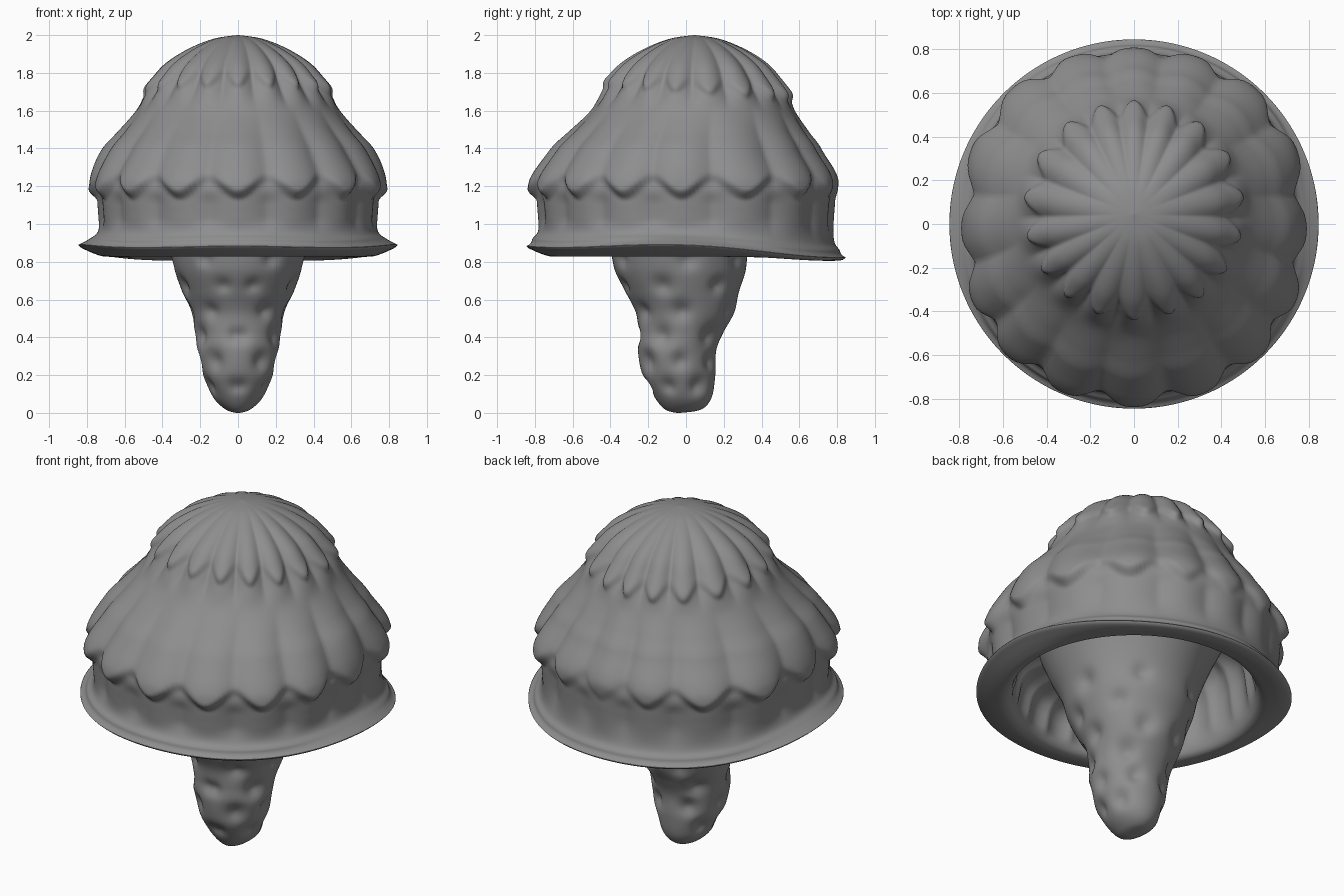
import bpy, bmesh, math, random
from math import sin, cos, exp, pi
from mathutils import Vector

if "Cube" in bpy.data.objects:
    bpy.data.objects.remove(bpy.data.objects["Cube"])

grey = bpy.data.materials.new("dark_grey")
grey.diffuse_color = (0.27, 0.27, 0.27, 1)
grey.use_nodes = True
grey.node_tree.nodes["Principled BSDF"].inputs["Base Color"].default_value = grey.diffuse_color


def smooth(t):
    t = max(0.0, min(1.0, t))
    return t * t * (3 - 2 * t)


def spline(pts, n):
    """Even Catmull-Rom samples along a list of points of any dimension."""
    dim = len(pts[0])
    p = [pts[0]] + pts + [pts[-1]]
    out = []
    for i in range(1, len(p) - 2):
        for s in range(n):
            t = s / n
            out.append([0.5 * (2 * p[i][k] + (p[i + 1][k] - p[i - 1][k]) * t
                        + (2 * p[i - 1][k] - 5 * p[i][k] + 4 * p[i + 1][k] - p[i + 2][k]) * t * t
                        + (3 * p[i][k] - p[i - 1][k] - 3 * p[i + 1][k] + p[i + 2][k]) * t ** 3)
                        for k in range(dim)])
    out.append(list(pts[-1]))
    return out


def skin(name, rings):
    """Join closed rings of points into one smooth surface with closed ends."""
    bm = bmesh.new()
    loops = [[bm.verts.new(c) for c in ring] for ring in rings]
    n = len(loops[0])
    for a, b in zip(loops, loops[1:]):
        for j in range(n):
            k = (j + 1) % n
            bm.faces.new((a[j], a[k], b[k], b[j]))
    for end in (loops[0], loops[-1]):
        bm.faces.new(end)
    bmesh.ops.recalc_face_normals(bm, faces=bm.faces)
    me = bpy.data.meshes.new(name)
    bm.to_mesh(me)
    bm.free()
    for f in me.polygons:
        f.use_smooth = True
    me.materials.append(grey)
    ob = bpy.data.objects.new(name, me)
    bpy.context.collection.objects.link(ob)
    return ob


def lobe(a, n):
    """Rounded lobes with sharp valleys, -0.6..0.4, one lobe at a = 0."""
    return abs(cos(n * a / 2)) - 0.6


# Cap: outer profile, rim, then the hollow underside (radius, height)
outer = [(0.004, 2.0), (0.13, 1.98), (0.26, 1.925), (0.37, 1.85), (0.435, 1.77), (0.485, 1.69),
         (0.545, 1.59), (0.625, 1.49), (0.7, 1.4), (0.74, 1.3), (0.745, 1.2), (0.735, 1.1),
         (0.73, 1.0), (0.745, 0.93), (0.785, 0.895), (0.845, 0.863)]
inner = [(0.845, 0.863), (0.825, 0.848), (0.76, 0.83), (0.69, 0.83), (0.655, 0.88), (0.64, 1.0),
         (0.62, 1.13), (0.57, 1.22), (0.45, 1.28), (0.3, 1.3)]
N = 240


def cap_point(r, z, j, inside):
    a = 2 * pi * j / N                  # angle from the front, mirrored in x
    w = a + 0.035 * sin(2 * a) - 0.03 * sin(3 * a)
    front, behind = max(cos(a), 0.0), max(-cos(a), 0.0)
    rr = r
    droop = 0.018 * cos(2 * a + pi) + 0.03 * cos(a) + 0.008 * cos(4 * a)
    if inside:
        rr += 0.022 * lobe(w, 24) * smooth((z - 0.87) / 0.12)
        zz = z + droop * smooth((r - 0.68) / 0.16)
        if z > 0.83 and r < 0.69:       # shallower hollow toward the front
            zz = 0.83 + (zz - 0.83) * (1 - 0.45 * front)
        return (rr * sin(a), -rr * cos(a), zz)
    # radial pleats
    rr += 0.035 * lobe(w, 18) * smooth((r - 0.05) / 0.4) * smooth((z - 1.58) / 0.15)
    rr += 0.03 * lobe(w, 16) * smooth((1.65 - z) / 0.25) * smooth((z - 1.15) / 0.1)
    rr += 0.022 * lobe(w, 16) * smooth((1.2 - z) / 0.1) * smooth((z - 0.92) / 0.12)
    # two scalloped tiers with overhanging edges
    tiers = ((18, 1.735, 0.028, 0.03, 0.035, 0.09),
             (16, 1.2, 0.05 * (1 - 0.75 * behind ** 8), 0.045, 0.0, 0.11))
    for n, edge, amp, depth, tilt, fade in tiers:
        h = z - (edge - depth * cos(n * w) + tilt * cos(a))
        rr += amp * (0.75 + 0.4 * cos(n * w)) * smooth((h + 0.035) / 0.07) * exp(-max(h, 0) / fade)
    zz = z + droop * smooth((1.05 - z) / 0.15)
    # the skirt is fuller toward the front and back than at the sides
    rr *= 1 + 0.06 * smooth(1.4 * abs(cos(a))) * smooth((1.4 - z) / 0.2) * smooth((z - 0.865) / 0.05)
    back = 0.045 * smooth((z - 1.35) / 0.35)
    return (rr * sin(a), -rr * cos(a) + back, zz)


rings = [[cap_point(r, z, j, False) for j in range(N)] for r, z in spline(outer, 10)]
rings += [[cap_point(r, z, j, True) for j in range(N)] for r, z in spline(inner, 6)[1:]]
skin("mushroom_cap", rings)

# Stem: half width in x, front y, back y, height
stem = [(0.01, -0.05, -0.03, 0.0), (0.065, -0.11, 0.08, 0.018), (0.13, -0.165, 0.135, 0.08),
        (0.185, -0.23, 0.155, 0.2), (0.215, -0.255, 0.16, 0.33), (0.228, -0.255, 0.2, 0.43),
        (0.253, -0.265, 0.255, 0.53), (0.295, -0.32, 0.28, 0.64), (0.335, -0.375, 0.315, 0.75),
        (0.37, -0.405, 0.33, 0.87), (0.42, -0.47, 0.37, 1.0), (0.5, -0.54, 0.44, 1.18), (0.55, -0.58, 0.5, 1.28)]
M = 96
rings = []
for hx, yf, yb, z in spline(stem, 9):
    cy, hy = (yf + yb) / 2, (yb - yf) / 2
    rings.append([Vector((hx * sin(2 * pi * j / M), cy - hy * cos(2 * pi * j / M), z)) for j in range(M)])

# Dimples scattered over the stem, mirrored left and right
random.seed(4)
pits = []
for row in range(6):
    ring = min(rings, key=lambda c: abs(c[0].z - (0.14 + 0.135 * row)))
    for k in range(3):
        a = (k + (0.5 if row % 2 else 0.15)) / 3 * pi + random.uniform(-0.15, 0.15)
        c = ring[round(a / (2 * pi) * M) % M].copy()
        size = random.uniform(0.04, 0.055)
        pits += [(c, size), (Vector((-c.x, c.y, c.z)), size)]
for ring in rings:
    mid = sum(ring, Vector()) / M
    for v in ring:
        d = max(exp(-((v - c).length / s) ** 2) * 0.55 * s for c, s in pits)
        away = v - mid
        if away.length > 0.05:
            v -= away.normalized() * d
skin("mushroom_stem", rings)
